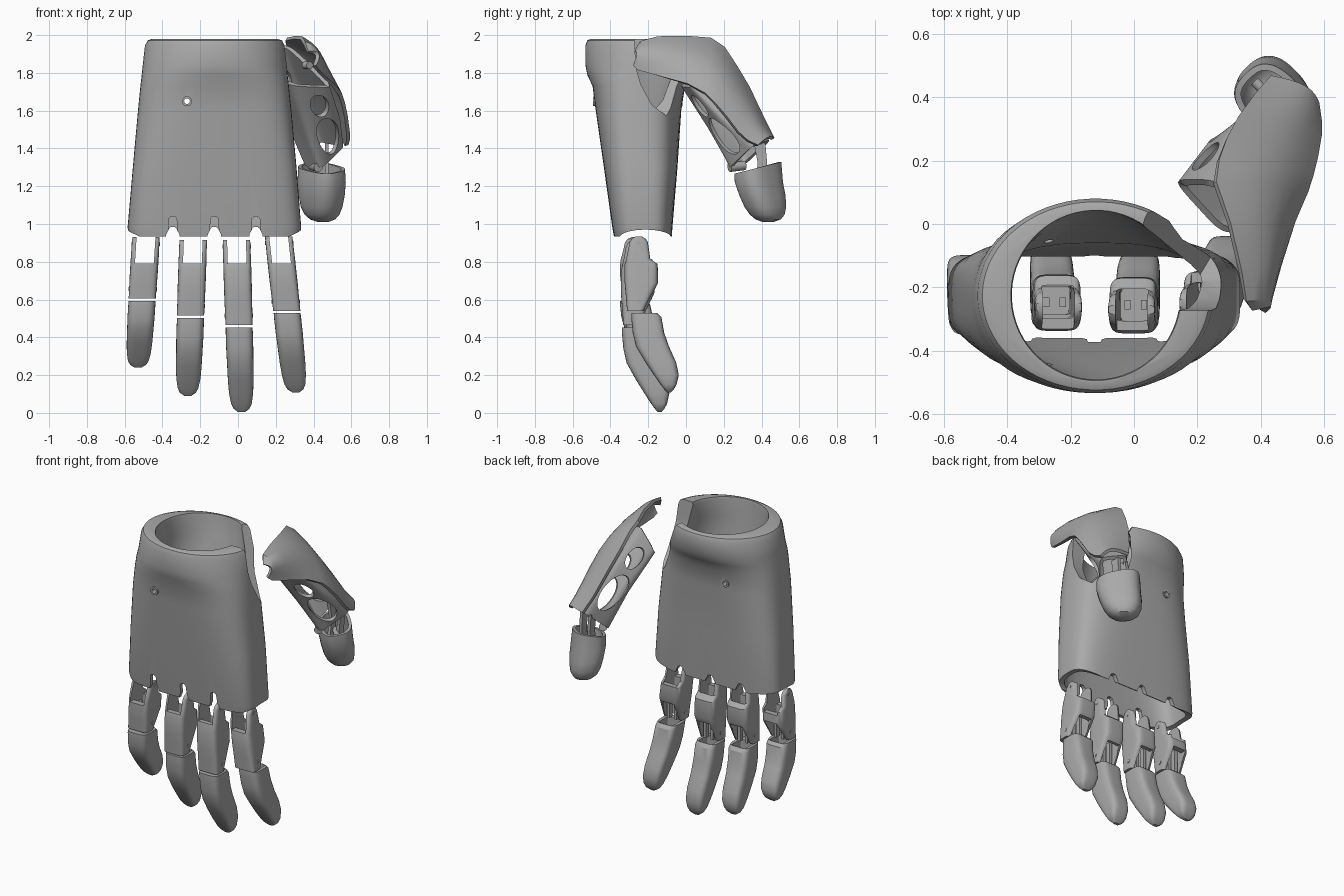
import bpy, bmesh, math
from mathutils import Vector as V

if "Cube" in bpy.data.objects:
    bpy.data.objects.remove(bpy.data.objects["Cube"])

grey = bpy.data.materials.new("plain_grey")
grey.use_nodes = True
grey.diffuse_color = (0.4, 0.4, 0.4, 1)
grey.node_tree.nodes["Principled BSDF"].inputs["Base Color"].default_value = (0.4, 0.4, 0.4, 1)
parts = []


def loft(name, rings, caps=(True, True), closed=True):
    """Skin a list of equal-length point rings."""
    bm = bmesh.new()
    rows = [[bm.verts.new(p) for p in ring] for ring in rings]
    n = len(rows[0])
    for a, b in zip(rows, rows[1:]):
        for i in range(n if closed else n - 1):
            j = (i + 1) % n
            bm.faces.new((a[i], a[j], b[j], b[i]))
    if caps[0]:
        bm.faces.new(rows[0])
    if caps[1]:
        bm.faces.new(rows[-1])
    bmesh.ops.recalc_face_normals(bm, faces=bm.faces)
    mesh = bpy.data.meshes.new(name)
    bm.to_mesh(mesh)
    bm.free()
    mesh.materials.append(grey)
    ob = bpy.data.objects.new(name, mesh)
    bpy.context.collection.objects.link(ob)
    parts.append(ob)
    return ob


def unit_ring(e, n):
    """Superellipse: e = 2 is round, larger is squarer."""
    f = lambda c: math.copysign(abs(c) ** (2 / e), c)
    angles = [2 * math.pi * (i + 0.5) / n for i in range(n)]
    return [(f(math.cos(a)), f(math.sin(a))) for a in angles]


def oval(z, x0, x1, y0, y1, e=2, n=64):
    return [V(((x0 + x1) / 2 + (x1 - x0) / 2 * u, (y0 + y1) / 2 + (y1 - y0) / 2 * v, z))
            for u, v in unit_ring(e, n)]


def tilted(c, u, v, n=24, e=2):
    return [c + u * a + v * b for a, b in unit_ring(e, n)]


def rod(name, a, b, r, n=20):
    a, b = V(a), V(b)
    d = (b - a).normalized()
    u = d.orthogonal().normalized()
    return loft(name, [tilted(p, u * r, d.cross(u) * r, n) for p in (a, b)])


def box(name, x0, x1, y0, y1, z0, z1):
    square = lambda z: [V((x0, y0, z)), V((x1, y0, z)), V((x1, y1, z)), V((x0, y1, z))]
    return loft(name, [square(z0), square(z1)])


def bake(ob):
    graph = bpy.context.evaluated_depsgraph_get()
    mesh = bpy.data.meshes.new_from_object(ob.evaluated_get(graph))
    ob.modifiers.clear()
    ob.data = mesh


def cut(ob, cutter):
    mod = ob.modifiers.new("cut", "BOOLEAN")
    mod.operation, mod.solver, mod.object = "DIFFERENCE", "EXACT", cutter
    bake(ob)
    parts.remove(cutter)
    bpy.data.objects.remove(cutter)


def thicken(ob, t, offset=-1):
    mod = ob.modifiers.new("wall", "SOLIDIFY")
    mod.thickness, mod.offset = t, offset
    bake(ob)


# Palm shell: round wrist rim flowing into a broad flat knuckle end
palm = loft("palm_shell", [oval(*s) for s in (
    (1.98, -.455, .215, -.505, .05), (1.972, -.478, .238, -.523, .07), (1.945, -.493, .25, -.533, .08),
    (1.84, -.505, .26, -.533, .067, 2.1), (1.79, -.51, .263, -.523, .035, 2.3),
    (1.73, -.517, .27, -.495, -.005, 2.6), (1.6, -.53, .283, -.478, -.025, 2.9),
    (1.3, -.557, .31, -.435, -.045, 3.5), (.98, -.585, .335, -.39, -.072, 4),
    (.935, -.575, .325, -.382, -.075, 4))])
hollow = loft("hollow", [oval(*s) for s in (
    (2.05, -.4, .16, -.505, .055), (1.96, -.385, .145, -.49, .04), (1.85, -.4, .17, -.49, .025),
    (1.6, -.46, .23, -.445, -.06, 2.7), (1.3, -.52, .275, -.405, -.08, 3.5),
    (.9, -.555, .305, -.355, -.105, 4))])

# Thumb opening in the wrist corner, sloping away from the lip
outline = [(-.28, 2.1), (-.265, 1.83), (-.24, 1.74), (-.18, 1.63), (-.1, 1.57), (-.05, 1.575), (.2, 1.62), (.2, 2.1)]
opening = loft("opening", [[V((.02 + .8 * max(0, 1.85 - z), y, z)) for y, z in outline],
                           [V((.6, y, z)) for y, z in outline]])
arch = loft("arch", [[V((x, -.215 + .135 * u, .93 + .04 * v)) for u, v in unit_ring(2, 24)] for x in (-.8, .6)])
for cutter in (hollow, opening, arch):
    cut(palm, cutter)

# Finger clearance slots, deeper at the front than at the back, and the screw hole
for x in (-.345, -.125, .095):
    for y0, y1, h in ((-.6, -.22, 1.04), (-.22, .2, .985)):
        half = [(.04, .8), (.035, .945), (.024, .965), (.02, h - .01), (.01, h)]
        slot = [(x - w, z) for w, z in half] + [(x + w, z) for w, z in reversed(half)]
        cut(palm, loft("slot", [[V((a, y, z)) for a, z in slot] for y in (y0, y1)]))
cut(palm, rod("screw", (-.27, -.7, 1.65), (-.27, .3, 1.65), .015))
for y0, y1 in ((-.492, -.46), (-.045, -.018)):
    collar = rod("screw_collar", (-.27, y0, 1.65), (-.27, y1, 1.65), .026)
    cut(collar, rod("bore", (-.27, -.7, 1.65), (-.27, .3, 1.65), .015))

# Fingers: profile rows are (fraction down, front y, back y, half width)
PROXIMAL = [(0, -.265, -.235, .072), (.03, -.287, -.213, .073), (.08, -.3, -.2, .073), (.3, -.318, -.187, .074),
            (.37, -.325, -.15, .074), (.62, -.325, -.147, .074), (.76, -.32, -.175, .073), (1, -.312, -.225, .072)]
DISTAL = [(0, -.29, -.15, .071), (.05, -.29, -.13, .072), (.25, -.282, -.115, .072), (.42, -.265, -.09, .07),
          (.62, -.215, -.052, .068), (.78, -.17, -.038, .064), (.9, -.135, -.05, .055),
          (.96, -.115, -.064, .042), (1, -.1, -.08, .018)]
FINGERS = {"little": (-.487, -.062, .93, .605, .24, -.06), "ring": (-.237, -.035, .915, .515, .09, -.03),
           "middle": (-.008, .03, .915, .465, .004, -.05), "index": (.215, .11, .935, .54, .108, 0)}

for name, (x, lean, top, split, tip, dy) in FINGERS.items():
    at = lambda z: x + lean * (top - z)

    def segment(label, rows, z1, z0, shift, e):
        rings = []
        for t, f, b, w in rows:
            z = z1 + (z0 - z1) * t
            rings.append(oval(z, at(z) - w, at(z) + w, f + shift, b + shift, e, 32))
        return loft(label, rings)

    def pocket(z1, z0, w, f, b):
        return loft("pocket", [oval(z, at(z) - w, at(z) + w, f, b, 12, 32) for z in (z1, z0)])

    s = dy * .4
    body = segment(name + "_proximal", PROXIMAL, top, split, s, 5)
    cut(body, pocket(top + .05, .79, .05, -.5, .1))
    cut(body, pocket(.85, split - .05, .05, -.285 + s, -.185 + s))
    cut(body, pocket(split + .13, split - .05, .045, -.25 + s, .1))
    end = segment(name + "_distal", DISTAL, split - .012, tip, dy, 4)
    cut(end, pocket(split + .05, split - .13, .05, -.255 + dy, -.155 + dy))
    # Two tendon links and the pins of each joint
    for k in (-.026, .026):
        box(name + "_link", at(split) + k - .01, at(split) + k + .01, -.25 + s, -.22 + s, split, split + .16)
    for z in (top - .035, split + .05):
        for k in (-1, 1):
            a = at(z) + k * .071
            rod(name + "_pin", (a, -.25 + s, z), (a + k * .004, -.25 + s, z), .011, 12)

# Thumb body: an open four-sided tube; each station lists its corners
STATIONS = [[V(p) for p in q] for q in (
    ((.25, .14, 1.97), (.515, .03, 1.72), (.285, -.04, 1.73), (.12, .14, 1.8)),
    ((.31, .3, 1.76), (.57, .2, 1.55), (.36, .1, 1.5), (.23, .27, 1.56)),
    ((.43, .455, 1.45), (.575, .36, 1.42), (.44, .22, 1.29), (.34, .31, 1.31)))]


def station(s):
    k = 0 if s < 1 else 1
    return [a.lerp(b, s - k) for a, b in zip(STATIONS[k], STATIONS[k + 1])]


def corner_ring(q):
    return [q[3].lerp(q[0], (u + 1) / 2).lerp(q[2].lerp(q[1], (u + 1) / 2), (v + 1) / 2)
            for u, v in unit_ring(5, 48)]


thumb = loft("thumb_body", [corner_ring(station(i / 3)) for i in range(7)], (False, False))
thicken(thumb, .022)
axis = (STATIONS[2][1] - STATIONS[0][1]).normalized()
for s, length, width in ((.5, .07, .045), (1.35, .12, .065)):
    q = station(s)
    a, b = (q[0] + q[3]) / 2, (q[1] + q[2]) / 2
    d = (b - a).normalized()
    side = axis.cross(d).normalized()
    cut(thumb, loft("window", [tilted(p, axis * length, side * width) for p in (a - d * .1, b + d * .1)]))

# Thumb cover: curved plate from the wrist, bending down along the thumb's back (upper edge, lower edge)
EDGES = (((.37, -.265, 1.91), (.405, -.275, 1.84)), ((.35, -.24, 1.96), (.42, -.25, 1.815)),
         ((.335, -.15, 1.985), (.455, -.13, 1.78)), ((.3, 0, 1.988), (.5, .01, 1.74)),
         ((.255, .13, 1.978), (.54, .1, 1.69)), ((.265, .2, 1.93), (.557, .15, 1.64)),
         ((.29, .265, 1.83), (.572, .21, 1.57)), ((.325, .33, 1.72), (.583, .275, 1.485)),
         ((.385, .41, 1.55), (.583, .325, 1.44)), ((.43, .46, 1.45), (.575, .38, 1.415)))
cover = loft("thumb_cover", [[V(a).lerp(V(b), i / 8) + V((.032, .01, .022)) * math.sin(math.pi * i / 8)
                              for i in range(9)] for a, b in EDGES], (False, False), False)
thicken(cover, .02, 0)
rod("thumb_cover_pin", (.355, .02, 1.84), (.38, -.02, 1.84), .02)

# Thumb tip: hollow cap turned across the corner, with a sloping rim; rows are (z, x, y, wide, narrow, squareness)
ACROSS, ALONG = V((-1, 1, 0)).normalized(), V((1, 1, 0)).normalized()
tip = loft("thumb_tip", [tilted(V((x, y, z)), ACROSS * w, ALONG * t, 40, e) for z, x, y, w, t, e in (
    (1.3, .442, .38, .13, .096, 2.7), (1.22, .443, .386, .132, .1, 2.7), (1.15, .443, .405, .126, .098, 2.6),
    (1.09, .443, .42, .113, .092, 2.5), (1.05, .445, .43, .094, .08, 2.4),
    (1.025, .448, .435, .07, .06, 2.2), (1.01, .45, .435, .03, .025, 2))], (False, True))
for v in tip.data.vertices:
    if v.co.z > 1.28:
        v.co.z += .25 * (v.co.y - .39)
thicken(tip, .02)
for k in (.4, .46):
    loft("thumb_lug", [[V((k + d, y, z)) for y, z in ((.36, 1.43), (.42, 1.43), (.43, 1.32), (.41, 1.2), (.36, 1.2), (.38, 1.32))]
                       for d in (0, .02)])
rod("thumb_hinge_pin", (.51, .32, 1.24), (.38, .45, 1.24), .016)
rod("thumb_knuckle_pin", (.425, .23, 1.3), (.39, .31, 1.31), .025)

# Smooth shading with crisp edges
bpy.ops.object.select_all(action="DESELECT")
for ob in parts:
    ob.select_set(True)
bpy.context.view_layer.objects.active = palm
bpy.ops.object.shade_smooth_by_angle(angle=math.radians(32))
